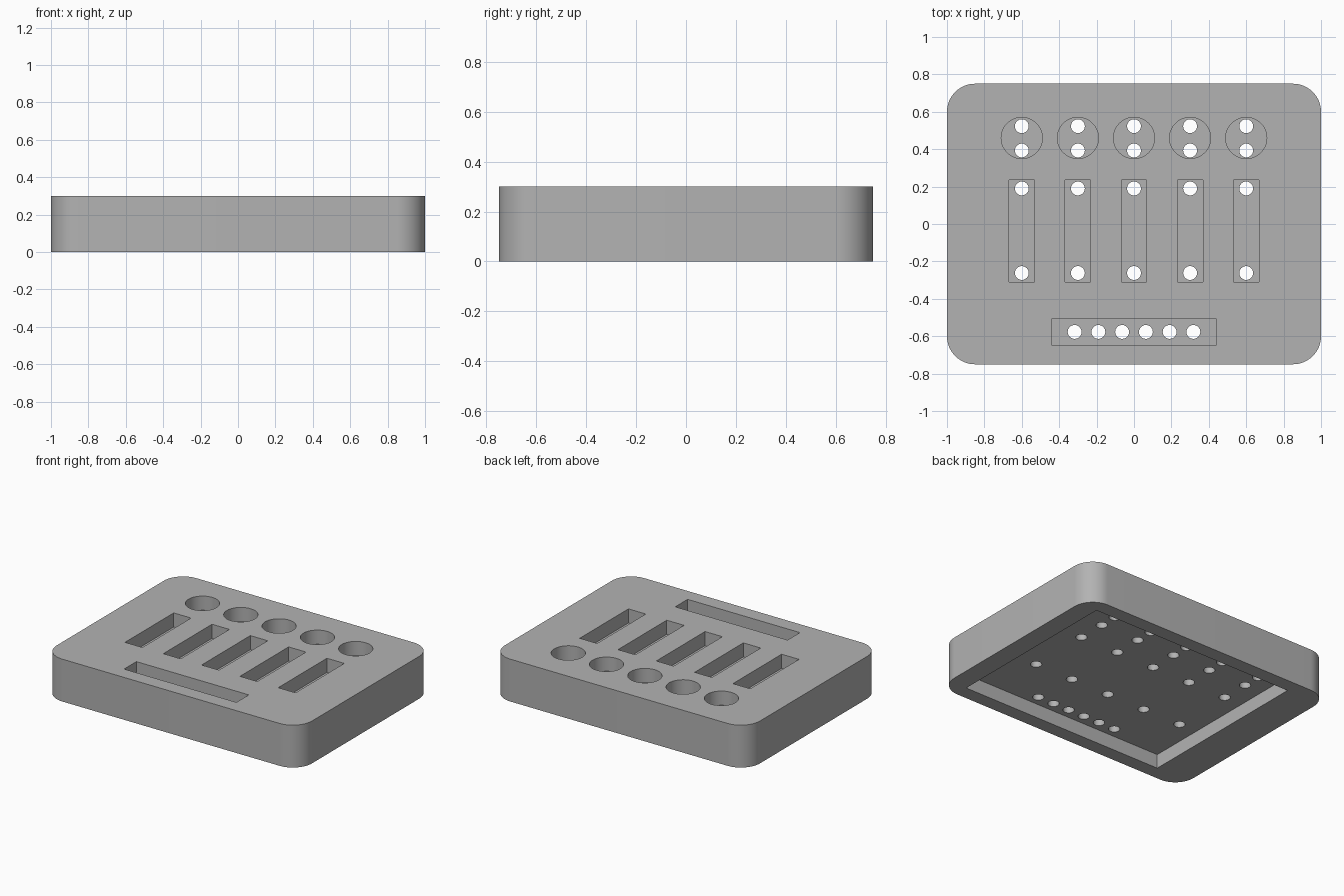
import bpy, bmesh, math

if "Cube" in bpy.data.objects:
    bpy.data.objects.remove(bpy.data.objects["Cube"], do_unlink=True)

HEIGHT, FLOOR, CEILING = 0.3, 0.2, 0.1
COLUMNS = [0.3 * i for i in range(-2, 3)]


def circle(x, y, r, n=48):
    return [(x + r * math.cos(2 * math.pi * i / n), y + r * math.sin(2 * math.pi * i / n))
            for i in range(n)]


def rectangle(x0, x1, y0, y1):
    return [(x0, y0), (x1, y0), (x1, y1), (x0, y1)]


def rounded(hx, hy, r, n=16):
    points = []
    for k, (sx, sy) in enumerate([(1, 1), (-1, 1), (-1, -1), (1, -1)]):
        for i in range(n + 1):
            a = math.pi / 2 * (k + i / n)
            points.append((sx * (hx - r) + r * math.cos(a), sy * (hy - r) + r * math.sin(a)))
    return points


def prisms(name, outlines, z0, z1):
    """One object holding an upright prism for each outline."""
    bm = bmesh.new()
    for outline in outlines:
        face = bm.faces.new([bm.verts.new((x, y, z0)) for x, y in outline])
        top = bmesh.ops.extrude_face_region(bm, geom=[face])["geom"]
        bmesh.ops.translate(bm, vec=(0, 0, z1 - z0),
                            verts=[v for v in top if isinstance(v, bmesh.types.BMVert)])
    bmesh.ops.recalc_face_normals(bm, faces=bm.faces)
    mesh = bpy.data.meshes.new(name)
    bm.to_mesh(mesh)
    bm.free()
    obj = bpy.data.objects.new(name, mesh)
    bpy.context.collection.objects.link(obj)
    return obj


# Rounded block
body = prisms("control_panel_body", [rounded(1, 0.75, 0.15)], 0, HEIGHT)

# Top pockets: round knob seats, slider slots and one long connector slot
pockets = [circle(x, 0.46, 0.11) for x in COLUMNS]
pockets += [rectangle(x - 0.068, x + 0.068, -0.31, 0.235) for x in COLUMNS]
pockets.append(rectangle(-0.44, 0.44, -0.646, -0.508))

# Wire holes through the pocket floors
holes = [circle(x, y, 0.037, 32) for x in COLUMNS for y in (0.523, 0.393, 0.19, -0.262)]
holes += [circle(0.127 * (i - 2.5), -0.577, 0.037, 32) for i in range(6)]

cutters = [
    prisms("pocket_cutter", pockets, FLOOR, HEIGHT + 0.1),
    prisms("underside_cutter", [rectangle(-0.74, 0.86, -0.65, 0.65)], -0.1, CEILING),
    prisms("hole_cutter", holes, CEILING - 0.05, FLOOR + 0.05),
]
for cutter in cutters:
    cutter.hide_render = True
    mod = body.modifiers.new(cutter.name, "BOOLEAN")
    mod.operation, mod.solver, mod.object = "DIFFERENCE", "EXACT", cutter

# Bake the cuts and drop the cutters
graph = bpy.context.evaluated_depsgraph_get()
cut_mesh = bpy.data.meshes.new_from_object(body.evaluated_get(graph))
body.modifiers.clear()
body.data = cut_mesh
for cutter in cutters:
    bpy.data.objects.remove(cutter, do_unlink=True)

# Plain grey
grey = bpy.data.materials.new("plain_grey")
grey.use_nodes = True
grey.diffuse_color = (0.45, 0.45, 0.45, 1)
grey.node_tree.nodes["Principled BSDF"].inputs["Base Color"].default_value = (0.45, 0.45, 0.45, 1)
body.data.materials.clear()
body.data.materials.append(grey)

# Smooth curved walls, crisp rims
bpy.ops.object.select_all(action="DESELECT")
body.select_set(True)
bpy.context.view_layer.objects.active = body
bpy.ops.object.shade_smooth_by_angle(angle=math.radians(30))
